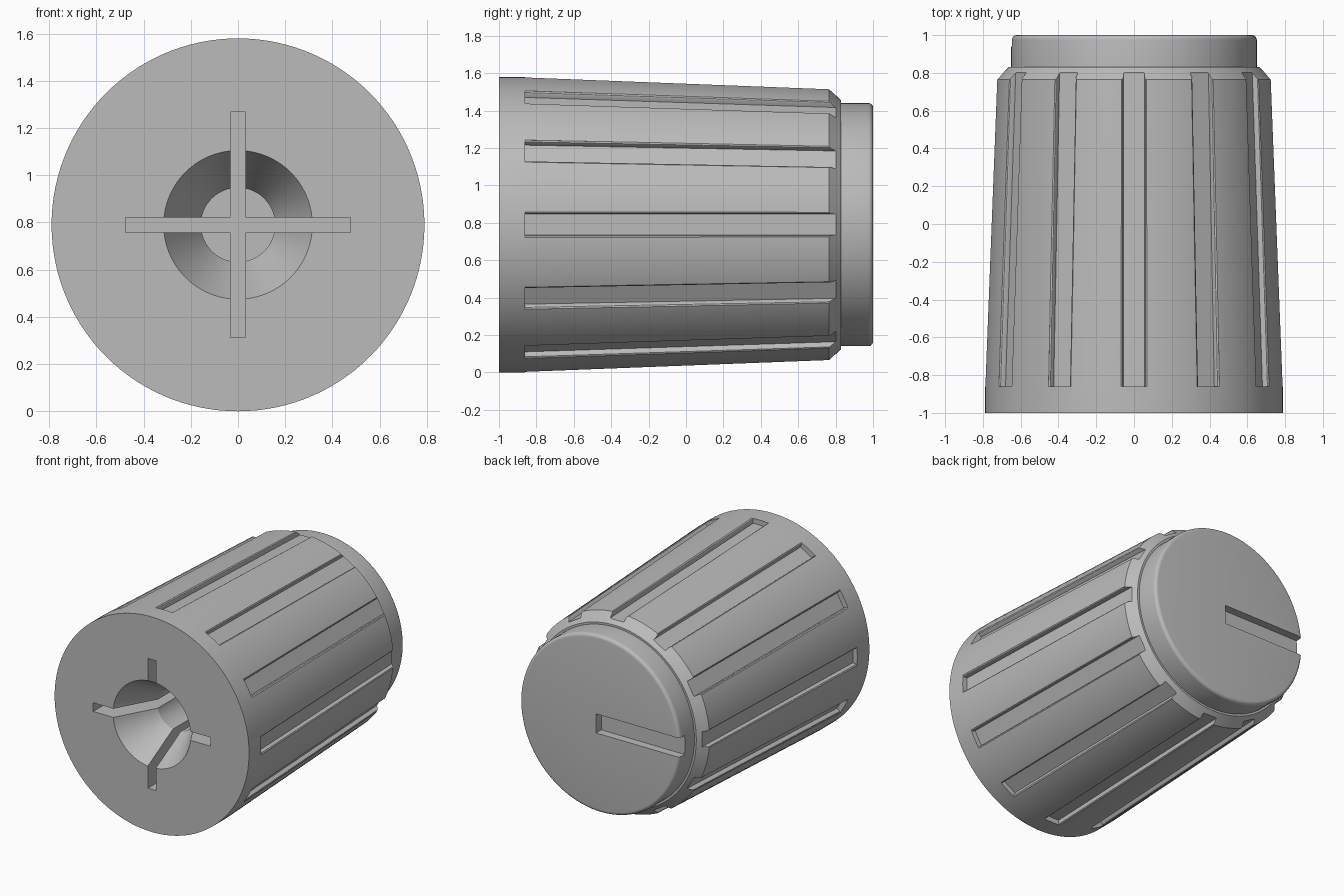
import bpy, bmesh, math
from mathutils import Matrix, Vector

AXIS_Z = 0.79          # height of the knob axis, which runs along y
SIDES = 120
FLUTES = 12

old = bpy.data.objects.get("Cube")
if old:
    bpy.data.objects.remove(old, do_unlink=True)

grey = bpy.data.materials.new("plain grey")
grey.use_nodes = True
colour = (0.5, 0.5, 0.5, 1)
grey.diffuse_color = colour
grey.node_tree.nodes["Principled BSDF"].inputs["Base Color"].default_value = colour


def finish_mesh(name, bm):
    bmesh.ops.recalc_face_normals(bm, faces=bm.faces)
    mesh = bpy.data.meshes.new(name)
    bm.to_mesh(mesh)
    bm.free()
    obj = bpy.data.objects.new(name, mesh)
    obj.location.z = AXIS_Z
    bpy.context.collection.objects.link(obj)
    mesh.materials.append(grey)
    return obj


def lathe(name, profile):
    """Turn a (radius, y) profile around the y axis."""
    bm = bmesh.new()
    verts = [bm.verts.new((r, y, 0)) for r, y in profile]
    edges = [bm.edges.new(pair) for pair in zip(verts, verts[1:])]
    bmesh.ops.spin(bm, geom=verts + edges, cent=(0, 0, 0), axis=(0, 1, 0),
                   angle=math.tau, steps=SIDES, use_merge=False)
    bmesh.ops.remove_doubles(bm, verts=bm.verts, dist=1e-4)
    return finish_mesh(name, bm)


def box(name, low, high):
    bm = bmesh.new()
    low, high = Vector(low), Vector(high)
    bmesh.ops.create_cube(bm, size=1, matrix=Matrix.Translation((low + high) / 2)
                          @ Matrix.Diagonal((high - low).to_4d()))
    return finish_mesh(name, bm)


def flute_cutters():
    """Ring of tapered grooves with softly flared lips."""
    bm = bmesh.new()
    half = [(0.056, -0.033), (0.057, -0.012), (0.06, -0.005), (0.068, 0.0), (0.075, 0.03)]
    section = half + [(-w, h) for w, h in reversed(half)]
    ends = [(-0.86, 0.786), (0.9, 0.72)]
    for i in range(FLUTES):
        turn = Matrix.Rotation(math.tau * i / FLUTES, 3, 'Y')
        rings = [[bm.verts.new(turn @ Vector((w, y, r + h))) for w, h in section]
                 for y, r in ends]
        for ring in rings:
            bm.faces.new(ring)
        n = len(section)
        for k in range(n):
            j = (k + 1) % n
            bm.faces.new((rings[0][k], rings[0][j], rings[1][j], rings[1][k]))
    return finish_mesh("flute_cutters", bm)


def cut(obj, cutter):
    cutter.hide_render = True
    mod = obj.modifiers.new("cut", 'BOOLEAN')
    mod.operation = 'DIFFERENCE'
    mod.solver = 'EXACT'
    mod.object = cutter
    bpy.context.view_layer.objects.active = obj
    bpy.ops.object.modifier_apply(modifier=mod.name)
    bpy.data.objects.remove(cutter, do_unlink=True)


def smooth(obj):
    bpy.ops.object.select_all(action='DESELECT')
    obj.select_set(True)
    bpy.context.view_layer.objects.active = obj
    bpy.ops.object.shade_smooth_by_angle(angle=math.radians(28))


# Tapered body with a flared shaft socket in the front
body = lathe("knob_body", [
    (0, 0.4), (0.157, 0.4), (0.157, -0.71), (0.315, -1),
    (0.79, -1), (0.79, -0.86), (0.727, 0.765), (0.665, 0.83), (0, 0.83)])
cut(body, flute_cutters())

# Cross-shaped slots around the socket
cut(body, box("slot_across", (-0.477, -1.1, -0.032), (0.477, 0.41, 0.032)))
cut(body, box("slot_upright", (-0.032, -1.1, -0.477), (0.032, 0.41, 0.477)))

# Cap with a rounded rim and a pointer groove
rim = 0.025
arc = [math.pi / 2 * k / 5 for k in range(6)]
cap = lathe("knob_cap", [(0, 0.82), (0.65, 0.82)]
            + [(0.65 - rim + rim * math.cos(a), 1 - rim + rim * math.sin(a)) for a in arc]
            + [(0, 1)])
cut(cap, box("pointer_cutter", (-0.8, 0.94, -0.07), (0.03, 1.1, 0.07)))

for part in (body, cap):
    smooth(part)
